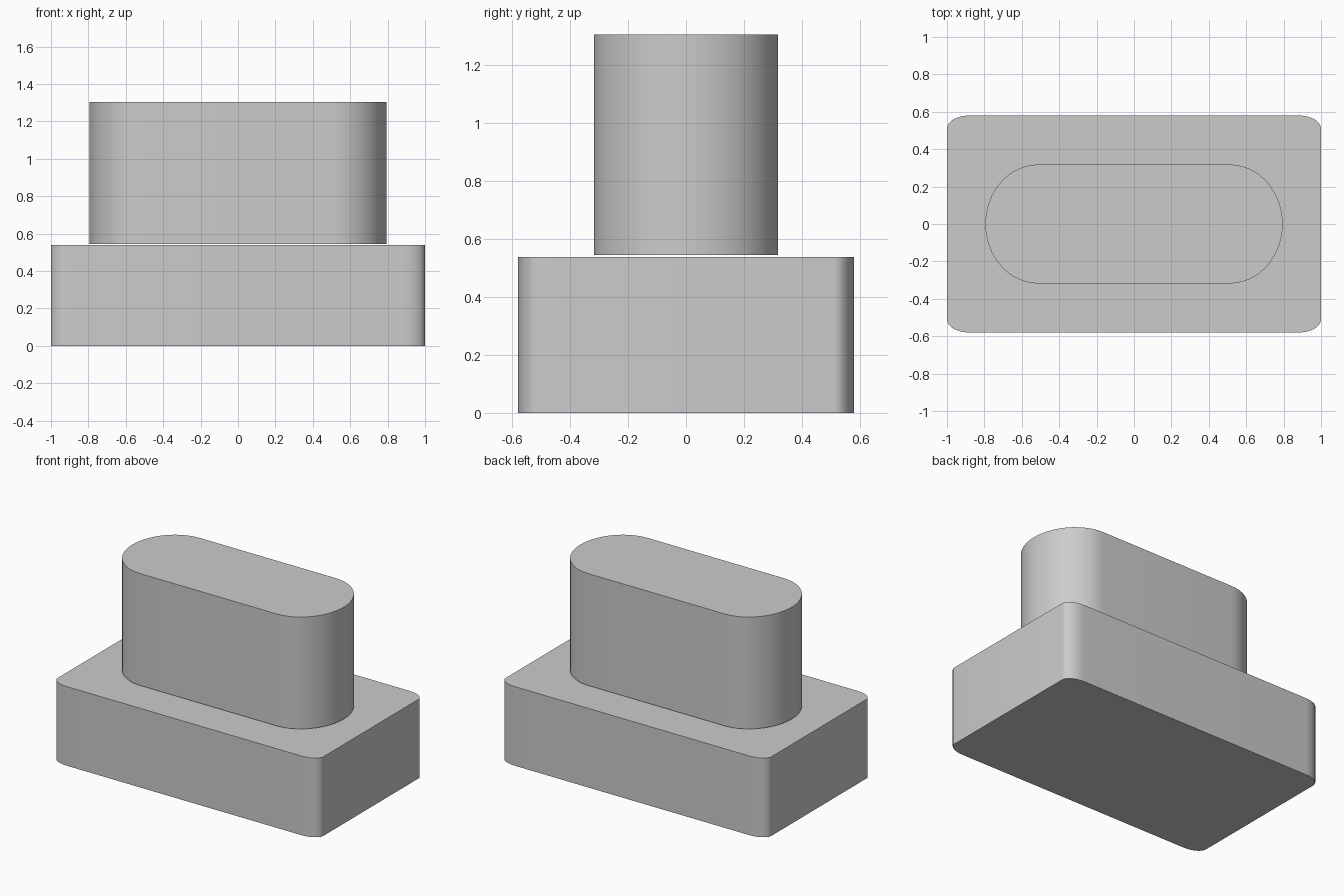
import bpy, bmesh, math

cube = bpy.data.objects.get("Cube")
if cube:
    bpy.data.objects.remove(cube, do_unlink=True)

grey = bpy.data.materials.new("plain grey")
grey.use_nodes = True
grey.diffuse_color = (0.6, 0.6, 0.6, 1)
grey.node_tree.nodes["Principled BSDF"].inputs["Base Color"].default_value = (0.6, 0.6, 0.6, 1)


def rounded_block(name, half_x, half_y, rx, ry, bottom, top, steps):
    """Upright block whose outline has elliptical corners."""
    bm = bmesh.new()
    ring = []
    for quarter, (sx, sy) in enumerate([(1, 1), (-1, 1), (-1, -1), (1, -1)]):
        for i in range(steps + 1):
            a = (quarter + i / steps) * math.pi / 2
            x = sx * (half_x - rx) + rx * math.cos(a)
            y = sy * (half_y - ry) + ry * math.sin(a)
            ring.append(bm.verts.new((x, y, bottom)))
    # Full half-round ends share their middle points
    bmesh.ops.remove_doubles(bm, verts=ring, dist=0.0001)
    face = bm.faces.new(list(bm.verts))
    extruded = bmesh.ops.extrude_face_region(bm, geom=[face], use_keep_orig=True)
    for v in extruded["geom"]:
        if isinstance(v, bmesh.types.BMVert):
            v.co.z = top
    bmesh.ops.recalc_face_normals(bm, faces=bm.faces)
    mesh = bpy.data.meshes.new(name)
    bm.to_mesh(mesh)
    bm.free()
    mesh.materials.append(grey)
    obj = bpy.data.objects.new(name, mesh)
    bpy.context.collection.objects.link(obj)
    bpy.ops.object.select_all(action="DESELECT")
    obj.select_set(True)
    bpy.context.view_layer.objects.active = obj
    bpy.ops.object.shade_smooth_by_angle(angle=math.radians(30))


# Wide base with softly rounded corners
rounded_block("base", 1.0, 0.58, 0.12, 0.07, 0.0, 0.538, 10)
# Upper block with half-round ends, floating just above the base
rounded_block("upper_block", 0.795, 0.318, 0.285, 0.318, 0.544, 1.305, 16)
